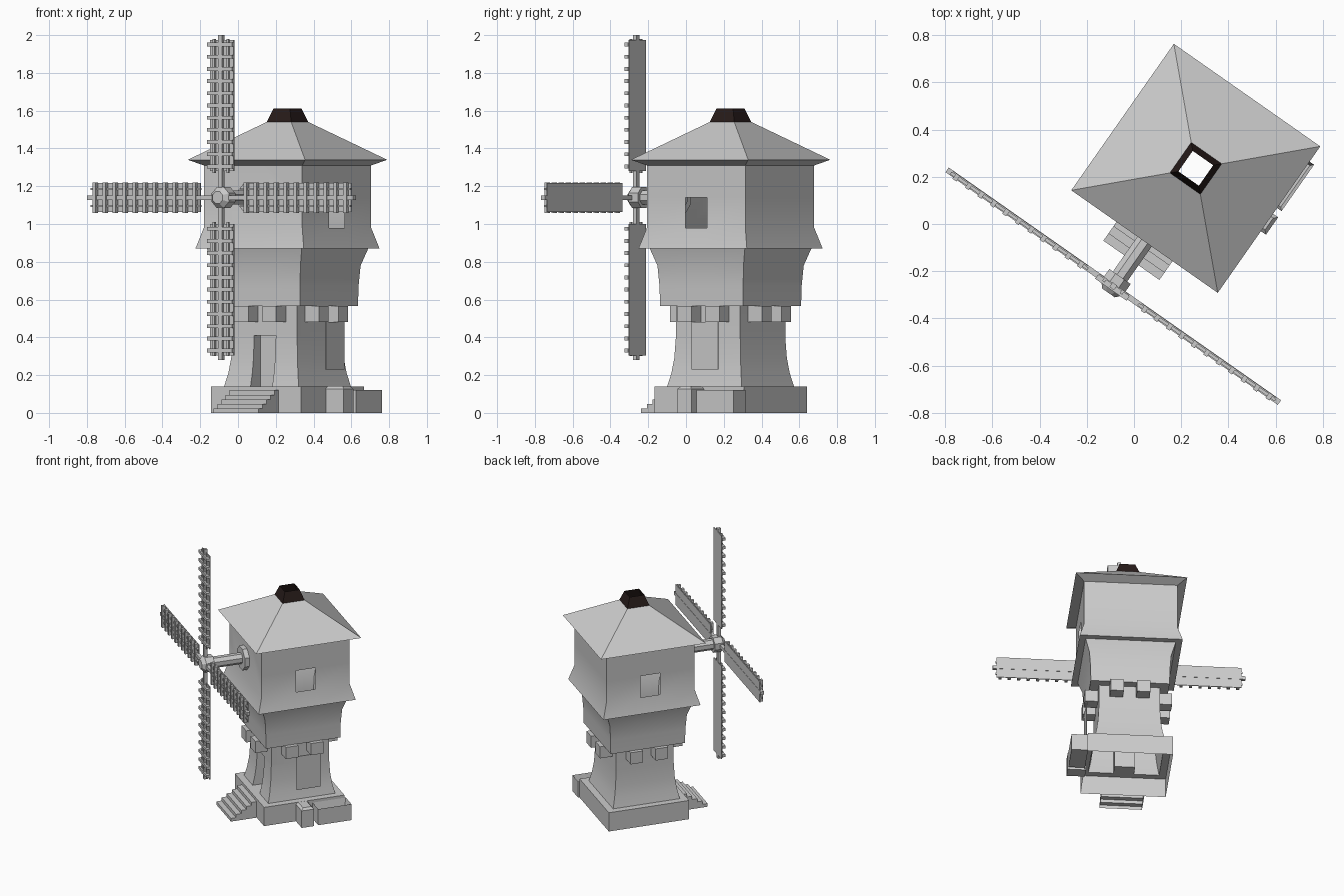
import bpy, bmesh, math
from mathutils import Matrix, Vector

if "Cube" in bpy.data.objects:
    bpy.data.objects.remove(bpy.data.objects["Cube"], do_unlink=True)

# The mill is turned on its plot: local -y is the door side
PLACE = Matrix.Translation((0.262, 0.236, 0)) @ Matrix.Rotation(math.radians(-35), 4, 'Z')
HUB_Z = 1.14


def material(name, color):
    m = bpy.data.materials.new(name)
    m.use_nodes = True
    m.diffuse_color = (*color, 1)
    m.node_tree.nodes["Principled BSDF"].inputs["Base Color"].default_value = (*color, 1)
    return m


stone = material("pale_grey", (0.6, 0.6, 0.6))
dark = material("dark_brown", (0.02, 0.011, 0.01))


def finish(name, bm, mat=stone, smooth=False):
    me = bpy.data.meshes.new(name)
    bm.to_mesh(me)
    bm.free()
    me.materials.append(mat)
    ob = bpy.data.objects.new(name, me)
    ob.matrix_world = PLACE
    bpy.context.collection.objects.link(ob)
    if smooth:
        bpy.ops.object.select_all(action='DESELECT')
        ob.select_set(True)
        bpy.context.view_layer.objects.active = ob
        bpy.ops.object.shade_smooth_by_angle(angle=math.radians(25))
    return ob


def add_box(bm, x0, x1, y0, y1, z0, z1):
    size = Matrix.Diagonal((x1 - x0, y1 - y0, z1 - z0, 1))
    mid = Matrix.Translation(((x0 + x1) / 2, (y0 + y1) / 2, (z0 + z1) / 2))
    return bmesh.ops.create_cube(bm, size=1, matrix=mid @ size)["verts"]


def square_shell(profile):
    """Open square loft through (half width, height) pairs."""
    bm = bmesh.new()
    rings = [[bm.verts.new((sx * h, sy * h, z))
              for sx, sy in ((-1, -1), (1, -1), (1, 1), (-1, 1))] for h, z in profile]
    for a, b in zip(rings, rings[1:]):
        for i in range(4):
            j = (i + 1) % 4
            bm.faces.new((a[i], a[j], b[j], b[i]))
    bm.normal_update()
    return bm


def opening(bm, normal, half, z0, z1):
    """Cut a rectangle in one wall and return its faces."""
    n = Vector(normal)
    side = Vector((n.y, n.x, 0))

    def wall():
        return [f for f in bm.faces if f.normal.dot(n) > 0.8 and f.calc_center_median().dot(n) > 0]
    for co, no in ((side * half, side), (side * -half, side),
                   (Vector((0, 0, z0)), Vector((0, 0, 1))), (Vector((0, 0, z1)), Vector((0, 0, 1)))):
        faces = wall()
        geom = faces + list({e for f in faces for e in f.edges}) + list({v for f in faces for v in f.verts})
        bmesh.ops.bisect_plane(bm, geom=geom, dist=1e-5, plane_co=co, plane_no=no)
        bm.normal_update()
    return [f for f in wall() if abs(f.calc_center_median().dot(side)) < half
            and z0 < f.calc_center_median().z < z1]


# Tower: plinth, flared column, jettied storey and skirted upper storey
tower = square_shell([(0.29, 0), (0.29, 0.14), (0.241, 0.14), (0.225, 0.21), (0.214, 0.29),
                      (0.208, 0.4), (0.208, 0.565), (0.268, 0.565), (0.27, 0.67),
                      (0.278, 0.78), (0.307, 0.87), (0.35, 0.87), (0.318, 0.98), (0.318, 1.31)])
for sx in (-1, 1):
    bmesh.ops.delete(tower, geom=opening(tower, (sx, 0, 0), 0.07, 0.98, 1.14), context='FACES')
# Door recess
door = opening(tower, (0, -1, 0), 0.07, 0.14, 0.41)
pushed = bmesh.ops.extrude_face_region(tower, geom=door)["geom"]
for v in pushed:
    if isinstance(v, bmesh.types.BMVert):
        v.co.y = -0.147
bmesh.ops.delete(tower, geom=[f for f in door if f.is_valid], context='FACES')
finish("tower", tower, smooth=True)

# Roof with sloped eave underside, and open dark cap
finish("roof", square_shell([(0.318, 1.31), (0.379, 1.34), (0.079, 1.54)]))
finish("roof_cap", square_shell([(0.079, 1.54), (0.053, 1.612)]), dark)

# Corbels, two on each side
bm = bmesh.new()
for k in range(4):
    for s in (-0.09, 0.09):
        vs = add_box(bm, s - 0.045, s + 0.045, -0.297, -0.2, 0.48, 0.567)
        bmesh.ops.rotate(bm, verts=vs, matrix=Matrix.Rotation(k * math.pi / 2, 3, 'Z'))
finish("corbels", bm)

# Side shutter board standing off the column
bm = bmesh.new()
add_box(bm, 0.28, 0.285, -0.053, 0.118, 0.23, 0.48)
finish("side_board", bm)

# Front stairs, open underneath
bm = bmesh.new()
STEPS, RUN, RISE = 5, 0.0372, 0.024
outline = [(-0.29, 0)]
for i in range(STEPS):
    top = (STEPS - i) * RISE
    outline += [(-0.29 - i * RUN, top), (-0.29 - (i + 1) * RUN, top)]
outline.append((-0.29 - STEPS * RUN, 0))
left = [bm.verts.new((-0.145, y, z)) for y, z in outline]
right = [bm.verts.new((0.145, y, z)) for y, z in outline]
for i in range(1, len(outline) - 1):
    bm.faces.new((left[i], left[i + 1], right[i + 1], right[i]))
bm.faces.new(left[::-1])
bm.faces.new(right)
finish("front_stairs", bm)

# Post with chamfered top
bm = bmesh.new()
add_box(bm, 0.28, 0.405, -0.06, 0.03, 0, 0.142)
bmesh.ops.bevel(bm, geom=[e for e in bm.edges if all(v.co.z > 0.1 for v in e.verts)],
                offset=0.015, segments=1, affect='EDGES')
finish("side_post", bm)

# Water trough
bm = bmesh.new()
vs = add_box(bm, 0.29, 0.402, 0.06, 0.3, 0, 0.12)
lid = [f for f in bm.faces if all(v.co.z > 0.1 for v in f.verts)]
bmesh.ops.inset_region(bm, faces=lid, thickness=0.018)
bmesh.ops.translate(bm, verts=lid[0].verts, vec=(0, 0, -0.06))
finish("trough", bm)


# Shaft, wall collar and hub along local y
def turned(name, parts, sides=8):
    bm = bmesh.new()
    for y0, r0, y1, r1 in parts:
        m = (Matrix.Translation((0, (y0 + y1) / 2, HUB_Z)) @ Matrix.Rotation(math.pi / 2, 4, 'X')
             @ Matrix.Rotation(math.pi / sides, 4, 'Z'))
        bmesh.ops.create_cone(bm, cap_ends=True, segments=sides, radius1=r0, radius2=r1,
                              depth=y0 - y1, matrix=m)
    finish(name, bm)


turned("shaft", [(-0.3, 0.04, -0.57, 0.04)])
turned("shaft_collar", [(-0.31, 0.085, -0.352, 0.085)])
turned("hub", [(-0.56, 0.06, -0.62, 0.06), (-0.62, 0.06, -0.645, 0.035)])

# Four sails: spar, cloth board, long battens and cross slats
SLATS = 11
for k, name in enumerate(("top", "right", "bottom", "left")):
    bm = bmesh.new()
    add_box(bm, -0.012, 0.012, -0.622, -0.598, 0.03, 0.86)
    add_box(bm, -0.077, 0.077, -0.606, -0.6, 0.14, 0.835)
    for s in (-0.045, 0.045):
        add_box(bm, s - 0.006, s + 0.006, -0.618, -0.606, 0.13, 0.84)
    for i in range(SLATS):
        z = 0.165 + i * 0.0645
        add_box(bm, -0.081, 0.081, -0.628, -0.606, z - 0.01, z + 0.01)
    bmesh.ops.rotate(bm, verts=bm.verts, matrix=Matrix.Rotation(k * math.pi / 2, 3, 'Y'))
    bmesh.ops.translate(bm, verts=bm.verts, vec=(0, 0, HUB_Z))
    finish(name + "_sail", bm)
